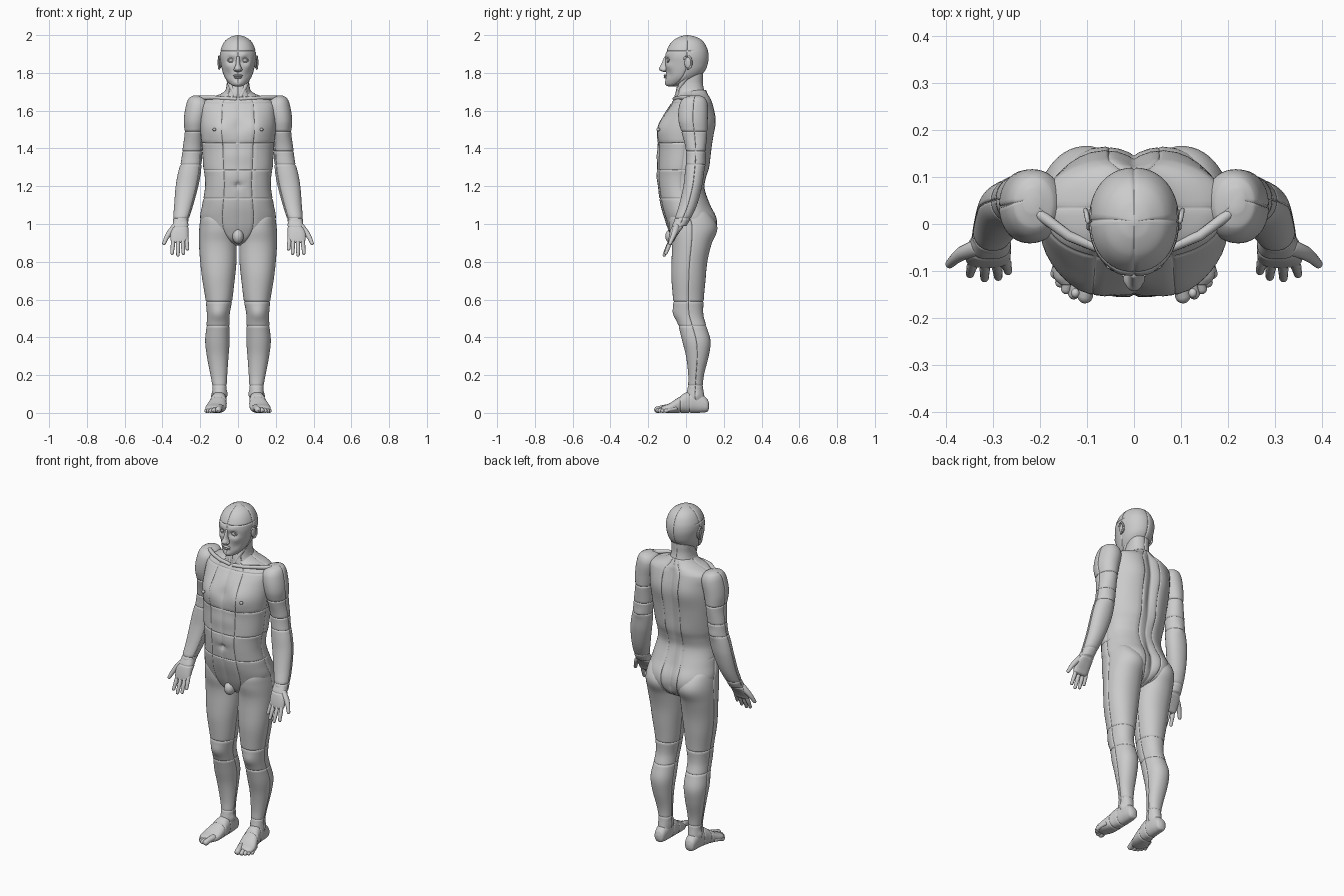
import bpy, bmesh, math
from mathutils import Vector


def finish(name, bm, mirror=False):
    bmesh.ops.recalc_face_normals(bm, faces=bm.faces)
    me = bpy.data.meshes.new(name)
    bm.to_mesh(me)
    bm.free()
    me.shade_smooth()
    ob = bpy.data.objects.new(name, me)
    bpy.context.collection.objects.link(ob)
    if mirror:
        ob.modifiers.new("mirror", "MIRROR").use_mirror_merge = False
    return ob


def smooth_at(secs, t):
    """Cubic interpolation through the sections."""
    i = max(k for k in range(len(secs) - 1) if secs[k][0] <= t + 1e-9 or k == 0)
    a, b = secs[i], secs[i + 1]
    p, n = secs[max(i - 1, 0)], secs[min(i + 2, len(secs) - 1)]
    h = b[0] - a[0]
    u = (t - a[0]) / h
    out = []
    for c in range(1, 5):
        ma = (b[c] - p[c]) / (b[0] - p[0]) * h
        mb = (n[c] - a[c]) / (n[0] - a[0]) * h
        out.append((2*u**3 - 3*u*u + 1) * a[c] + (u**3 - 2*u*u + u) * ma
                   + (3*u*u - 2*u**3) * b[c] + (u**3 - u*u) * mb)
    return out


def loft(name, secs, axis="z", n=2.3, rings=(), lines=(), front=False, bumps=(), mirror=False):
    """Loft rounded sections (t, x0, x1, b0, b1); rings/lines are seam grooves."""
    secs = sorted(secs)
    ts = {round(a[0] + (b[0] - a[0]) * k / 6, 5) for a, b in zip(secs, secs[1:]) for k in range(7)}
    ts |= {round(s + o, 5) for s in rings for o in (-.006, -.003, 0, .003, .006)}
    angs = {k * 7.5 for k in range(48)} | {(s + o) % 360 for s in lines for o in (-2, -1, 0, 1, 2)}
    angs = sorted(angs)
    bm = bmesh.new()
    rows = []
    for t in sorted(ts):
        x0, x1, b0, b1 = smooth_at(secs, t)
        row = []
        for d in angs:
            c, s = math.cos(math.radians(d)), math.sin(math.radians(d))
            x = (x1 - x0) / 2 * math.copysign(abs(c) ** (2 / n), c)
            y = (b1 - b0) / 2 * math.copysign(abs(s) ** (2 / n), s)
            r = math.hypot(x, y) + 1e-6
            g = 0
            if not front or s < .2:
                g = max([math.exp(-((t - q) / .003) ** 2) for q in rings] + [0])
            g = max([g] + [math.exp(-((((d - q + 180) % 360) - 180) / 1.1) ** 2) for q in lines])
            f = 1 - min(.0045 * g / r, .08)
            x, y = (x0 + x1) / 2 + x * f, (b0 + b1) / 2 + y * f
            row.append(bm.verts.new((x, y, t) if axis == "z" else (x, t, y)))
        rows.append(row)
    m = len(angs)
    for a, b in zip(rows, rows[1:]):
        for k in range(m):
            bm.faces.new((a[k], a[(k + 1) % m], b[(k + 1) % m], b[k]))
    bm.faces.new(rows[0])
    bm.faces.new(rows[-1])
    bmesh.ops.recalc_face_normals(bm, faces=bm.faces)
    bm.normal_update()
    # muscle bulges and hollows: (x, y, z, radius, amount)
    full = list(bumps)
    if not mirror:
        full += [(-b[0],) + tuple(b[1:]) for b in bumps if b[0]]
    moves = [(v, v.normal * sum(b[4] * math.exp(-(v.co - Vector(b[:3])).length_squared / b[3]**2)
                                for b in full)) for v in bm.verts]
    for v, d in moves:
        v.co += d
    return finish(name, bm, mirror)


def sym(rows):
    return [(t, -w, w, a, b) for t, w, a, b in rows]


def tubes(name, paths, seg=14):
    """Mirrored round-ended tubes; each path is a list of (x, y, z, r)."""
    bm = bmesh.new()
    for path in paths:
        pts = [(Vector(p[:3]), p[3]) for p in path]
        d0 = (pts[0][0] - pts[1][0]).normalized()
        d1 = (pts[-1][0] - pts[-2][0]).normalized()
        caps = [(math.sin(a), math.cos(a)) for a in (.4, .8, 1.2, 1.5)]
        full = [(pts[0][0] + d0 * pts[0][1] * s, pts[0][1] * c) for s, c in reversed(caps)]
        full += pts + [(pts[-1][0] + d1 * pts[-1][1] * s, pts[-1][1] * c) for s, c in caps]
        prev = None
        for i, (p, r) in enumerate(full):
            d = full[min(i + 1, len(full) - 1)][0] - full[max(i - 1, 0)][0]
            d.normalize()
            u = d.cross(Vector((.3, .9, .31))).normalized()
            w = d.cross(u)
            ring = [bm.verts.new(p + (u * math.cos(k * math.tau / seg) + w * math.sin(k * math.tau / seg)) * r)
                    for k in range(seg)]
            if prev:
                for k in range(seg):
                    bm.faces.new((prev[k], prev[(k + 1) % seg], ring[(k + 1) % seg], ring[k]))
            prev = ring
    return finish(name, bm, True)


def ball(name, loc, size, mirror=False):
    bm = bmesh.new()
    bmesh.ops.create_uvsphere(bm, u_segments=24, v_segments=14, radius=1)
    bmesh.ops.scale(bm, vec=size, verts=bm.verts)
    bmesh.ops.translate(bm, vec=loc, verts=bm.verts)
    return finish(name, bm, mirror)


# torso
loft("torso", sym([(1.71, .06, -.04, .105), (1.685, .10, -.05, .118), (1.665, .16, -.062, .13),
    (1.64, .195, -.078, .138), (1.58, .20, -.115, .143), (1.50, .20, -.145, .145),
    (1.40, .19, -.15, .138), (1.30, .184, -.153, .118), (1.25, .176, -.152, .106),
    (1.19, .175, -.148, .10), (1.10, .19, -.135, .13), (1.03, .20, -.115, .152),
    (.96, .175, -.09, .15), (.91, .10, -.06, .115), (.885, .03, -.01, .06)]),
    rings=(1.43, 1.285, 1.135, 1.64), lines=(270, 248, 292, 90, 77, 103, 0, 180), front=True,
    bumps=[(.095, -.14, 1.51, .07, .016), (0, -.15, 1.52, .035, -.01), (.085, .14, 1.55, .08, .018),
           (.06, .12, 1.3, .06, .008), (.085, .15, 1.01, .07, .016), (0, -.15, 1.205, .014, -.014)]
          + [(0, .14, 1.65 - k * .04, .03, -.01) for k in range(18)]
          + [(.04, -.15, z, .035, .005) for z in (1.36, 1.25)])
ball("groin", (0, -.075, .935), (.03, .035, .04))
ball("nipple", (.125, -.147, 1.5), (.009, .01, .009), True)

# neck with its muscles and collar bones
loft("neck", sym([(1.84, .06, -.02, .092), (1.78, .06, -.035, .09), (1.74, .06, -.045, .09),
    (1.70, .07, -.055, .10), (1.66, .10, -.06, .12)]), lines=(90, 270, 230, 310))
tubes("neck_muscle", [[(.06, .02, 1.80, .013), (.042, -.025, 1.74, .013), (.014, -.052, 1.675, .01)]])
tubes("collar_bone", [[(.015, -.06, 1.662, .011), (.08, -.05, 1.665, .010), (.14, -.025, 1.67, .011),
                       (.20, .02, 1.668, .012)]])

# head
loft("head", sym([(2.0, .006, .0, .012), (1.992, .035, -.032, .05), (1.97, .068, -.070, .088),
    (1.93, .090, -.098, .112), (1.89, .096, -.109, .12), (1.85, .091, -.109, .116),
    (1.81, .083, -.107, .10), (1.775, .07, -.108, .065), (1.75, .052, -.108, .02),
    (1.735, .034, -.103, -.03), (1.728, .015, -.09, -.05)]), n=2.15,
    rings=(1.915,), front=True, lines=(90, 270, 0, 180),
    bumps=[(.036, -.10, 1.868, .018, -.014), (.032, -.108, 1.892, .018, .006),
           (.05, -.09, 1.838, .022, .006), (.05, -.09, 1.79, .02, -.004),
           (0, -.108, 1.748, .018, .006), (0, -.108, 1.763, .012, -.004)])
loft("nose", sym([(1.888, .008, -.114, -.09), (1.86, .010, -.125, -.09), (1.84, .013, -.134, -.09),
    (1.824, .020, -.143, -.09), (1.813, .019, -.138, -.09), (1.806, .010, -.122, -.09)]), n=2)
ball("nostril", (.014, -.117, 1.817), (.009, .013, .009), True)
ball("eyeball", (.036, -.088, 1.867), (.014, .013, .012), True)
tubes("eyelid", [[(.036 + .019 * math.cos(a), -.097 + .006 * abs(math.cos(a)), s * .009 * math.sin(a) + 1.867, .0035)
                  for a in [k * math.pi / 8 for k in range(9)]] for s in (1, -1)], 8)
ball("upper_lip", (0, -.109, 1.786), (.026, .009, .006))
ball("lower_lip", (0, -.109, 1.776), (.022, .009, .006))
ball("ear", (.094, .012, 1.853), (.008, .02, .03), True)
tubes("ear_rim", [[(.099 + .004 * math.sin(a), .008 + .022 * math.sin(a), 1.855 + .034 * math.cos(a), .005)
                   for a in [-.9 + k * .4 for k in range(11)]]], 8)

# arms, shoulder to wrist
loft("arm", [(1.68, .20, .235, .025, .075), (1.668, .17, .258, -.01, .10), (1.63, .15, .275, -.035, .115),
    (1.55, .165, .287, -.04, .115), (1.48, .18, .283, -.022, .112), (1.40, .187, .293, -.002, .105),
    (1.33, .192, .302, .0, .10), (1.27, .197, .318, -.006, .095), (1.20, .21, .33, -.014, .085),
    (1.10, .237, .338, -.037, .058), (1.02, .262, .344, -.062, .02), (.99, .268, .345, -.068, .002)],
    n=2.1, rings=(1.49, 1.385, 1.315, 1.03), lines=(0, 215),
    bumps=[(.245, .09, 1.32, .025, .006)], mirror=True)

# hands, thumbs outward and palms forward
loft("palm", [(1.03, .268, .338, -.055, .01), (.99, .262, .348, -.075, -.01), (.96, .262, .358, -.085, -.032),
    (.925, .265, .358, -.092, -.055), (.905, .275, .352, -.093, -.066), (.90, .29, .34, -.088, -.074)],
    n=2.6, rings=(.985,), mirror=True)
fingers = []
for base, tip in [((.275, -.07, .935), (.268, -.10, .868)), ((.293, -.076, .925), (.289, -.112, .845)),
                  ((.317, -.078, .92), (.318, -.115, .836)), ((.341, -.075, .925), (.349, -.106, .846))]:
    b, t = Vector(base), Vector(tip)
    fingers.append([(*b.lerp(t, f), r) for f, r in ((0, .012), (.4, .0105), (.5, .0115), (.6, .0105), (1, .009))])
fingers.append([(.335, -.05, .985, .018), (.365, -.062, .95, .015), (.38, -.073, .925, .012), (.392, -.085, .897, .0095)])
tubes("fingers", fingers)

# legs
loft("leg", [(1.09, .10, .17, -.02, .08), (1.05, .06, .193, -.08, .125), (.98, .012, .205, -.09, .155),
    (.90, .007, .207, -.076, .135), (.80, .008, .200, -.074, .113), (.70, .018, .188, -.074, .103),
    (.60, .03, .172, -.068, .094), (.52, .044, .165, -.058, .092), (.46, .045, .167, -.04, .108),
    (.38, .044, .174, -.02, .13), (.30, .05, .165, .0, .12), (.20, .057, .146, .012, .095),
    (.14, .06, .136, .01, .09), (.08, .062, .136, .0, .098), (.04, .068, .13, .02, .10)],
    n=2.15, rings=(.59, .46, .145), lines=(0, 180),
    bumps=[(.09, .15, .98, .065, .012), (.105, -.06, .53, .035, .010), (.06, .04, .10, .016, .007),
           (.138, .055, .09, .016, .007), (.12, -.07, .75, .08, .004)], mirror=True)

# feet and toes
loft("foot", [(.122, .09, .112, .025, .05), (.115, .074, .126, .008, .07), (.09, .066, .133, .002, .095),
    (.05, .062, .137, .0, .115), (.0, .06, .145, .0, .108), (-.04, .06, .157, .0, .082),
    (-.085, .066, .172, .0, .052), (-.115, .08, .170, .002, .04), (-.13, .09, .155, .006, .032)],
    axis="y", n=2.3, rings=(.02, -.03), mirror=True)
toes = [(.104, -.152, .017), (.128, -.148, .0125), (.144, -.138, .0115), (.157, -.124, .011), (.167, -.106, .011)]
tubes("toes", [[(x - .012, y + .05, r + .012, r), (x - .004, y + .018, r + .006, r * .9), (x, y, r, r)]
               for x, y, r in toes])
